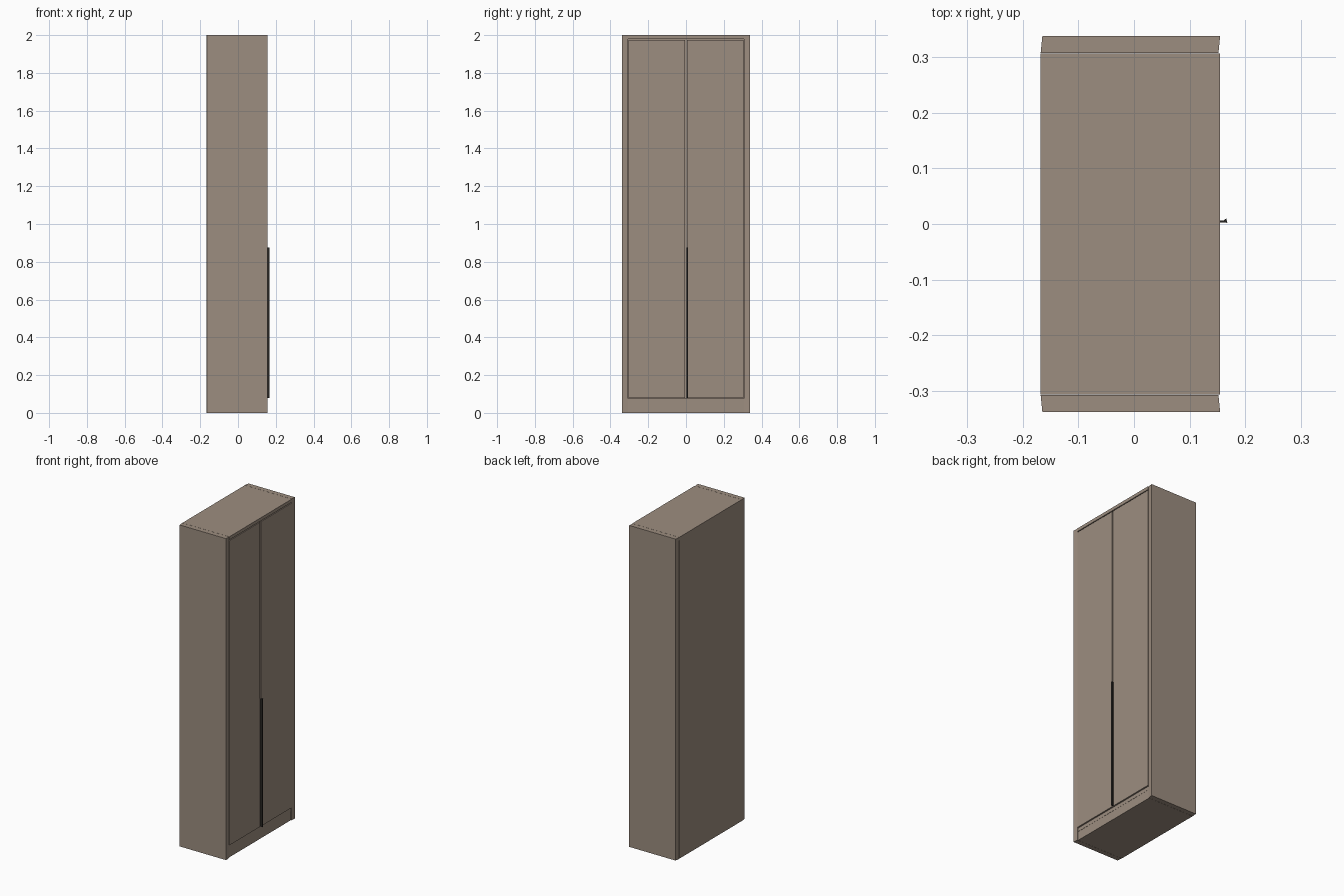
import bpy

if "Cube" in bpy.data.objects:
    bpy.data.objects.remove(bpy.data.objects["Cube"])


def material(name, rgb):
    m = bpy.data.materials.new(name)
    m.diffuse_color = (*rgb, 1.0)
    m.use_nodes = True
    m.node_tree.nodes["Principled BSDF"].inputs["Base Color"].default_value = m.diffuse_color
    return m


WOOD = material("taupe wood", (0.335, 0.268, 0.214))
DARK = material("dark metal", (0.02, 0.018, 0.016))


def prism(name, profile, z0, z1, mat):
    """Extrude an xy profile from z0 to z1."""
    area = sum(a[0] * b[1] - b[0] * a[1]
               for a, b in zip(profile, profile[1:] + profile[:1]))
    if area < 0:
        profile = profile[::-1]
    n = len(profile)
    verts = [(x, y, z) for z in (z0, z1) for x, y in profile]
    faces = [tuple(reversed(range(n))), tuple(range(n, 2 * n))]
    faces += [(i, (i + 1) % n, n + (i + 1) % n, n + i) for i in range(n)]
    mesh = bpy.data.meshes.new(name)
    mesh.from_pydata(verts, [], faces)
    mesh.materials.append(mat)
    ob = bpy.data.objects.new(name, mesh)
    bpy.context.collection.objects.link(ob)
    return ob


def box(name, x0, x1, y0, y1, z0, z1, mat=WOOD):
    return prism(name, [(x0, y0), (x1, y0), (x1, y1), (x0, y1)], z0, z1, mat)


# Side panels, with slightly slanted front and back edges
for side, s in (("left", -1), ("right", 1)):
    prism("side_panel_" + side,
          [(-0.165, s * 0.338), (0.155, s * 0.338),
           (0.152, s * 0.308), (-0.168, s * 0.308)], 0.0, 2.0, WOOD)

# Carcass between the sides
box("top_panel", -0.168, 0.155, -0.307, 0.307, 1.98, 2.0)
box("back_panel", -0.168, -0.158, -0.306, 0.306, 0.0, 1.98)
box("bottom_panel", -0.158, 0.148, -0.307, 0.307, 0.055, 0.075)
box("plinth_base", -0.158, 0.148, -0.307, 0.307, 0.0, 0.055)
box("plinth_front", 0.135, 0.149, -0.307, 0.307, 0.055, 0.077)

# Two doors facing +x with a narrow gap between
for side, y0, y1 in (("left", -0.304, -0.004), ("right", 0.004, 0.304)):
    box("door_" + side, 0.138, 0.155, y0, y1, 0.08, 1.975)

# Long slim handle: thin stem flaring to a triangular grip
prism("handle", [(0.140, 0.003), (0.161, 0.003), (0.168, 0.002),
                 (0.166, 0.010), (0.161, 0.006), (0.140, 0.006)],
      0.08, 0.875, DARK)
